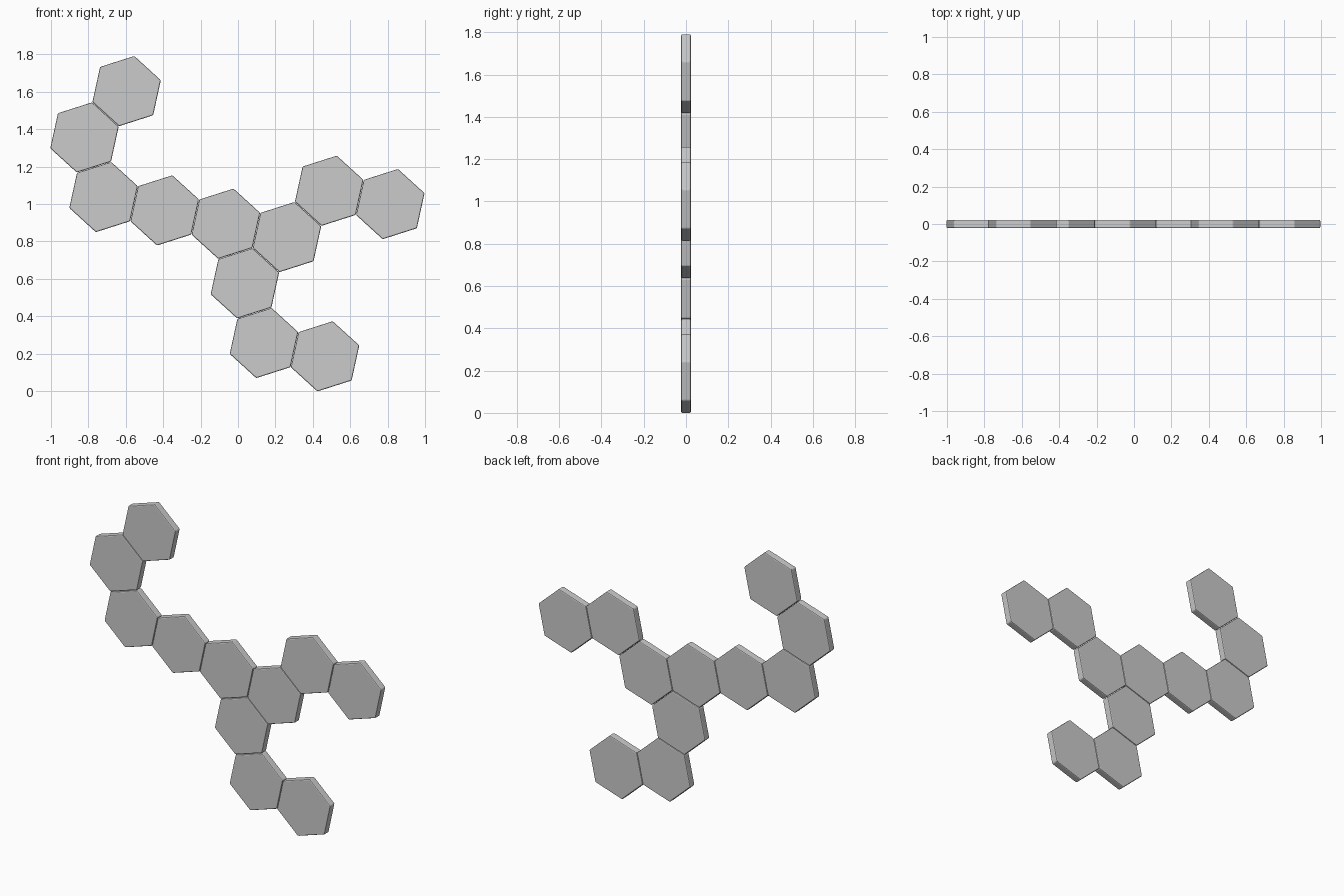
import bpy, bmesh, math

if "Cube" in bpy.data.objects:
    bpy.data.objects.remove(bpy.data.objects["Cube"])

R = 0.192          # hexagon circumradius
STEP = 0.3347      # spacing between neighbouring tiles
THICK = 0.045
TILT = math.radians(-12.3)


def direction(k):
    a = TILT + k * math.pi / 3
    return (STEP * math.cos(a), STEP * math.sin(a))


def hex_tile(name, cx, cz):
    bm = bmesh.new()
    ring = []
    for i in range(6):
        a = TILT + math.pi / 6 + i * math.pi / 3
        ring.append(bm.verts.new((R * math.cos(a), -THICK / 2, R * math.sin(a))))
    face = bm.faces.new(ring)
    ext = bmesh.ops.extrude_face_region(bm, geom=[face], use_keep_orig=True)
    moved = [v for v in ext["geom"] if isinstance(v, bmesh.types.BMVert)]
    bmesh.ops.translate(bm, verts=moved, vec=(0, THICK, 0))
    bmesh.ops.recalc_face_normals(bm, faces=bm.faces)
    mesh = bpy.data.meshes.new(name)
    bm.to_mesh(mesh)
    bm.free()
    obj = bpy.data.objects.new(name, mesh)
    obj.location = (cx, 0, cz)
    bpy.context.collection.objects.link(obj)
    # small softened rim
    bev = obj.modifiers.new("rim", "BEVEL")
    bev.width = 0.006
    bev.segments = 2
    return obj


def chain(name, start, steps, include_start=False):
    x, z = start
    n = 0
    if include_start:
        hex_tile(f"{name}_{n}", x, z)
    for k in steps:
        dx, dz = direction(k)
        x, z = x + dx, z + dz
        n += 1
        hex_tile(f"{name}_{n}", x, z)


centre = (-0.065, 0.895)
# upper left arm, including the junction tile
chain("left_arm_tile", centre, [3, 3, 2, 1], True)
# right arm
chain("right_arm_tile", centre, [0, 1, 0])
# lower arm
chain("lower_arm_tile", centre, [5, 5, 0])
